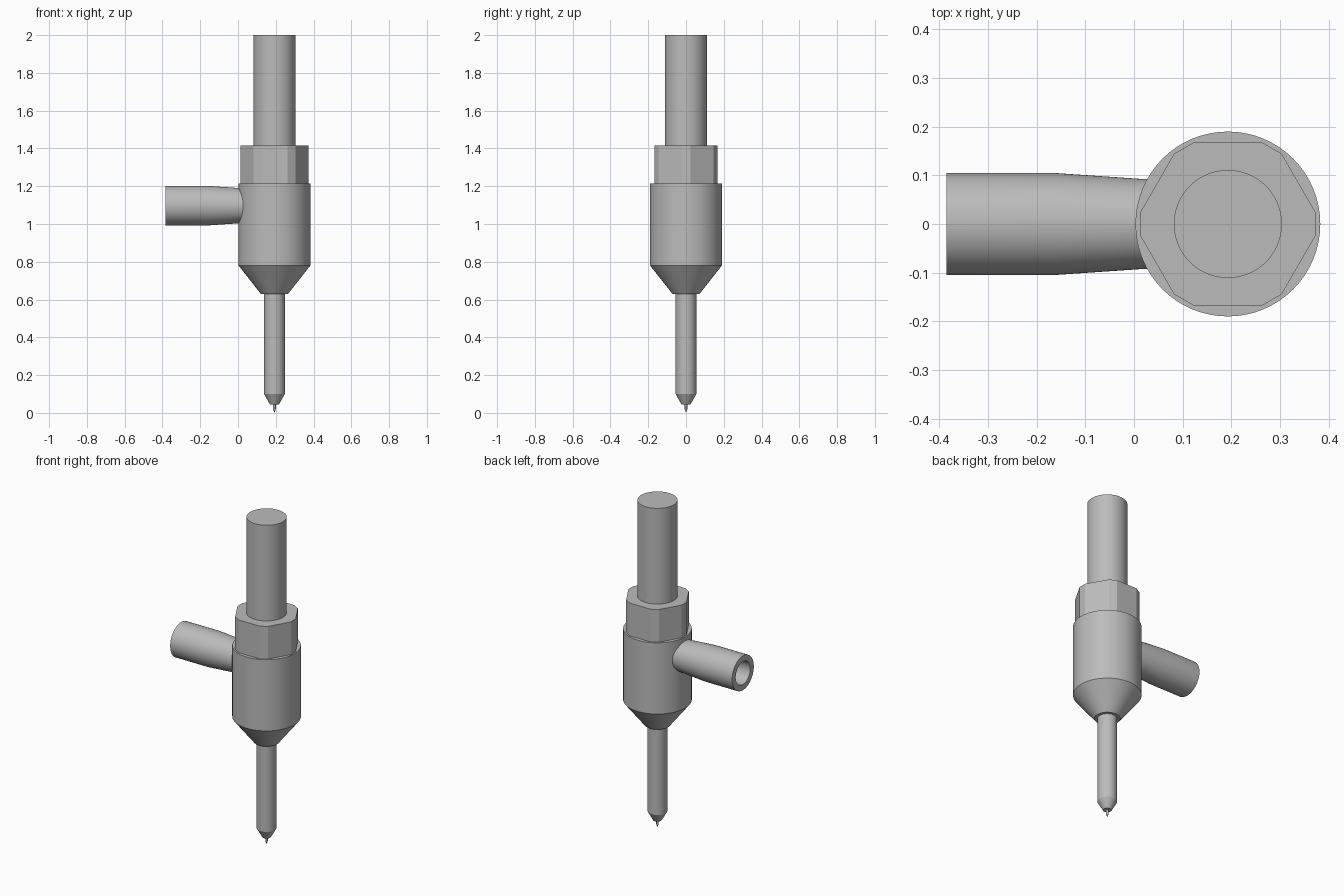
import bpy, bmesh
from math import pi, radians, cos, sin
from mathutils import Matrix, Vector

cube = bpy.data.objects.get("Cube")
if cube:
    bpy.data.objects.remove(cube, do_unlink=True)

AXIS_X = 0.193
PORT_Z = 1.097

metal = bpy.data.materials.new("grey_metal")
metal.use_nodes = True
color = (0.5, 0.5, 0.5, 1)
metal.diffuse_color = color
metal.node_tree.nodes["Principled BSDF"].inputs["Base Color"].default_value = color


def finish(name, bm, matrix):
    """Turn a bmesh into a shaded object placed by the matrix."""
    bmesh.ops.recalc_face_normals(bm, faces=bm.faces)
    mesh = bpy.data.meshes.new(name)
    bm.to_mesh(mesh)
    bm.free()
    mesh.transform(matrix)
    mesh.materials.append(metal)
    obj = bpy.data.objects.new(name, mesh)
    bpy.context.collection.objects.link(obj)
    bpy.ops.object.select_all(action='DESELECT')
    bpy.context.view_layer.objects.active = obj
    obj.select_set(True)
    bpy.ops.object.shade_smooth_by_angle(angle=radians(20))
    return obj


def lathe(name, profile, matrix, segments=64):
    """Spin a (radius, height) profile around z."""
    bm = bmesh.new()
    verts = [bm.verts.new((r, 0, z)) for r, z in profile]
    edges = [bm.edges.new(pair) for pair in zip(verts, verts[1:])]
    bmesh.ops.spin(bm, geom=verts + edges, cent=(0, 0, 0), axis=(0, 0, 1),
                   angle=2 * pi, steps=segments, use_duplicate=False)
    bmesh.ops.remove_doubles(bm, verts=bm.verts, dist=1e-5)
    return finish(name, bm, matrix)


upright = Matrix.Translation((AXIS_X, 0, 0))

# Main column
lathe("upper_shaft", [(0, 1.40), (0.111, 1.40), (0.111, 2), (0, 2)], upright)
lathe("body", [(0, 0.63), (0.072, 0.63), (0.19, 0.78), (0.19, 1.215), (0, 1.215)], upright)
lathe("lower_rod", [(0, 0.045), (0.024, 0.045), (0.055, 0.1), (0.055, 0.64), (0, 0.64)], upright)
lathe("needle", [(0, 0), (0.007, 0.02), (0.007, 0.05), (0, 0.05)], upright, 24)

# Hexagonal nut with trimmed corners
bm = bmesh.new()
ring = []
for i in range(6):
    for offset in (-7.4, 7.4):
        a = radians(60 * i + offset)
        ring.append(bm.verts.new((0.182 * cos(a), 0.182 * sin(a), 1.21)))
base = bm.faces.new(ring)
top = bmesh.ops.extrude_face_region(bm, geom=[base], use_keep_orig=True)
bmesh.ops.translate(bm, vec=Vector((0, 0, 0.205)),
                    verts=[g for g in top["geom"] if isinstance(g, bmesh.types.BMVert)])
finish("hex_nut", bm, upright)

# Hollow side port, pointing to -x
sideways = Matrix.Translation((0, 0, PORT_Z)) @ Matrix.Rotation(pi / 2, 4, 'Y')
lathe("side_port", [(0, 0.05), (0.093, 0.05), (0.093, 0.01), (0.105, -0.165), (0.105, -0.385),
                    (0.07, -0.385), (0.07, 0), (0, 0)], sideways)
